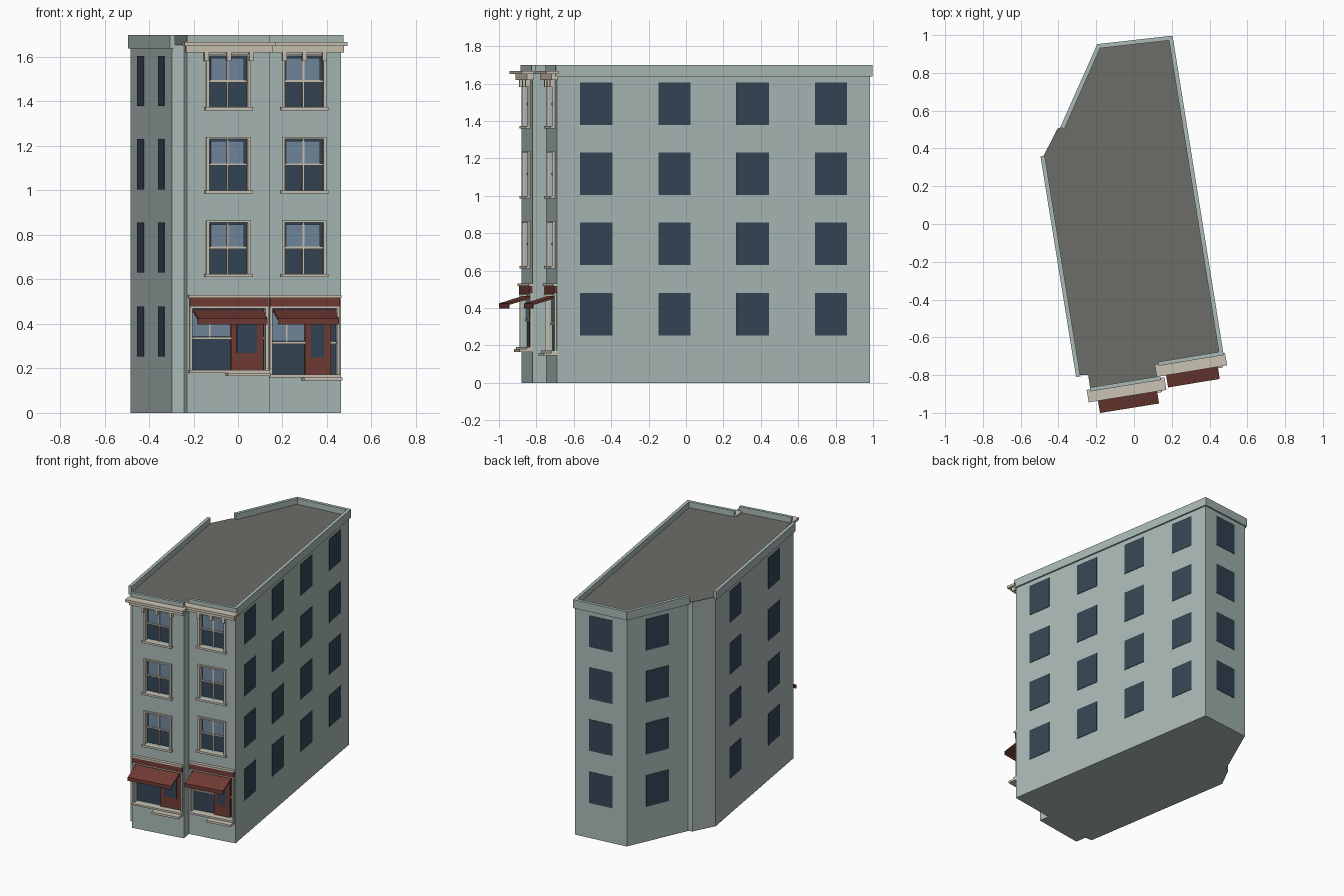
import bpy
from mathutils import Vector

if "Cube" in bpy.data.objects:
    bpy.data.objects.remove(bpy.data.objects["Cube"])


def material(name, rgb):
    m = bpy.data.materials.new(name)
    m.diffuse_color = (*rgb, 1)
    m.use_nodes = True
    m.node_tree.nodes["Principled BSDF"].inputs["Base Color"].default_value = m.diffuse_color
    return m


WALL = material("wall_paint", (0.40, 0.49, 0.47))
TRIM = material("trim_stone", (0.60, 0.55, 0.46))
GLASS = material("dark_glass", (0.035, 0.06, 0.09))
BLIND = material("light_glass", (0.17, 0.25, 0.34))
RED = material("red_paint", (0.17, 0.045, 0.035))
ROOF = material("roof_felt", (0.15, 0.155, 0.14))


def sweep(name, ring_a, ring_b, mat):
    """Solid between two matching rings of points."""
    n = len(ring_a)
    faces = [tuple(range(n))[::-1], tuple(range(n, 2 * n))]
    faces += [(i, (i + 1) % n, n + (i + 1) % n, n + i) for i in range(n)]
    me = bpy.data.meshes.new(name)
    me.from_pydata(list(ring_a) + list(ring_b), [], faces)
    me.materials.append(mat)
    ob = bpy.data.objects.new(name, me)
    bpy.context.collection.objects.link(ob)
    bpy.context.view_layer.objects.active = ob
    ob.select_set(True)
    bpy.ops.object.mode_set(mode='EDIT')
    bpy.ops.mesh.select_all(action='SELECT')
    bpy.ops.mesh.normals_make_consistent(inside=False)
    bpy.ops.object.mode_set(mode='OBJECT')
    ob.select_set(False)
    return ob


class Wall:
    """Local frame of one wall: u along it, d outward, z up."""

    def __init__(self, a, b):
        self.o = Vector((*a, 0))
        along = Vector((*b, 0)) - self.o
        self.w = along.length
        self.u = along.normalized()
        self.n = Vector((self.u.y, -self.u.x, 0))

    def extrude(self, name, profile, u0, u1, mat):
        rings = [[self.o + self.u * u + self.n * d + Vector((0, 0, z))
                  for d, z in profile] for u in (u0, u1)]
        return sweep(name, *rings, mat)

    def box(self, name, u0, u1, d0, d1, z0, z1, mat):
        return self.extrude(name, [(d0, z0), (d1, z0), (d1, z1), (d0, z1)], u0, u1, mat)


# Footprint, counter-clockwise from the left bay's front corner
foot = [(-0.23, -0.88), (0.142, -0.82), (0.13, -0.745), (0.463, -0.69),
        (0.195, 0.985), (-0.187, 0.942), (-0.377, 0.515), (-0.405, 0.505),
        (-0.483, 0.352), (-0.297, -0.80), (-0.243, -0.80)]
walls = [Wall(foot[i], foot[(i + 1) % len(foot)]) for i in range(len(foot))]
left_bay, right_bay = walls[0], walls[2]


def prism(name, z0, z1, mat):
    return sweep(name, [(x, y, z0) for x, y in foot], [(x, y, z1) for x, y in foot], mat)


body = prism("building_body", 0, 1.652, WALL)
prism("roof", 1.652, 1.656, ROOF)

# Parapets
for i in (3, 4, 5, 8):
    walls[i].box("parapet", -0.008, walls[i].w + 0.008, -0.012, 0.011, 1.637, 1.698, WALL)
for bay in (left_bay, right_bay):
    bay.box("front_parapet", 0, bay.w, -0.015, 0.006, 1.637, 1.698, WALL)

# Flat windows on the side and back walls
FLOORS = (0.366, 0.743, 1.118, 1.492)
for i, count in ((3, 4), (4, 1), (5, 1), (8, 2)):
    w = walls[i]
    for k in range(count):
        c = w.w * (k + 0.5) / count
        for z in FLOORS:
            w.box("side_window", c - 0.087, c + 0.087, -0.01, 0.003, z - 0.113, z + 0.113, GLASS)


def recess(bay, u0, u1, z0, z1, depth):
    """Cut a recess into the body and glaze its back."""
    cut = bay.box("cutter", u0, u1, -depth, 0.05, z0, z1, WALL)
    mod = body.modifiers.new("cut", 'BOOLEAN')
    mod.operation, mod.solver, mod.object = 'DIFFERENCE', 'EXACT', cut
    bpy.context.view_layer.objects.active = body
    bpy.ops.object.modifier_apply(modifier=mod.name)
    bpy.data.objects.remove(cut)
    bay.box("glass", u0, u1, -depth - 0.002, -depth + 0.003, z0, z1, GLASS)


def sash_window(bay, zc):
    """Framed two-sash window with sill."""
    c, h, z0, z1 = bay.w / 2, 0.088, zc - 0.118, zc + 0.112
    recess(bay, c - h, c + h, z0, z1, 0.03)
    bay.box("upper_sash_glass", c - h + 0.012, c + h - 0.012, -0.03, -0.02, zc, z1 - 0.008, BLIND)
    bay.box("meeting_rail", c - h, c + h, -0.03, -0.014, zc - 0.006, zc + 0.004, TRIM)
    bay.box("glazing_bar", c - 0.004, c + 0.004, -0.03, -0.016, z0, z1, TRIM)
    for s in (-1, 1):
        a, b = sorted((c + s * h, c + s * (h + 0.013)))
        bay.box("window_jamb", a, b, -0.01, 0.012, z0, z1 + 0.01, TRIM)
    bay.box("window_head", c - h, c + h, -0.01, 0.012, z1, z1 + 0.01, TRIM)
    bay.box("window_sill", c - h - 0.02, c + h + 0.02, -0.01, 0.024, z0 - 0.014, z0, TRIM)


def shopfront(bay, zb, door0, door1):
    """Shop window, door, sign band, awning and step."""
    a, b, t = 0.012, bay.w - 0.008, 0.012
    d0, d1 = bay.w * door0, bay.w * door1
    recess(bay, a + t, b - t, zb + t, 0.47, 0.03)
    bay.box("shop_upper_glass", a + t, d0, -0.03, -0.022, zb + 0.165, 0.45, BLIND)
    bay.box("transom_bar", a + t, b - t, -0.03, -0.016, zb + 0.15, zb + 0.16, TRIM)
    bay.box("shop_mullion", (a + d0) / 2 - 0.003, (a + d0) / 2 + 0.003, -0.03, -0.018,
            zb + 0.16, 0.47, TRIM)
    bay.box("door", d0, d1, -0.03, -0.01, zb + t, 0.43, RED)
    bay.box("door_glass", d0 + 0.025, d1 - 0.03, -0.02, -0.007, zb + 0.09, 0.405, GLASS)
    for u in (a, b - t):
        bay.box("shop_jamb", u, u + t, -0.01, 0.012, zb, 0.475, TRIM)
    bay.box("shop_sill", a - 0.004, b + 0.004, -0.01, 0.03, zb, zb + t, TRIM)
    bay.box("door_step", bay.w * 0.47, bay.w - 0.004, -0.01, 0.07, zb - 0.015, zb, TRIM)
    bay.box("sign_band", a, b, -0.01, 0.014, 0.478, 0.517, RED)
    bay.box("sign_lower_trim", a, b, -0.01, 0.016, 0.47, 0.478, TRIM)
    bay.box("sign_cornice", a - 0.006, b + 0.006, -0.01, 0.022, 0.517, 0.53, TRIM)
    bay.extrude("awning", [(0, 0.464), (0.127, 0.424), (0.127, 0.398), (0.121, 0.398),
                           (0.121, 0.417), (0, 0.452)], 0.03, bay.w - 0.03, RED)


for bay, zb, door0, door1 in ((left_bay, 0.18, 0.54, 0.93), (right_bay, 0.16, 0.52, 0.87)):
    for z in FLOORS[1:]:
        sash_window(bay, z)
    shopfront(bay, zb, door0, door1)
    # Roof cornice with brackets
    bay.box("cornice_top", -0.02, bay.w + 0.02, -0.005, 0.062, 1.65, 1.668, TRIM)
    bay.box("cornice_lower", -0.008, bay.w + 0.008, -0.005, 0.032, 1.62, 1.65, TRIM)
    for k in (-1, 0, 1):
        c = bay.w / 2 + k * bay.w * 0.27
        bay.box("cornice_bracket", c - 0.01, c + 0.01, -0.005, 0.026, 1.582, 1.62, TRIM)
